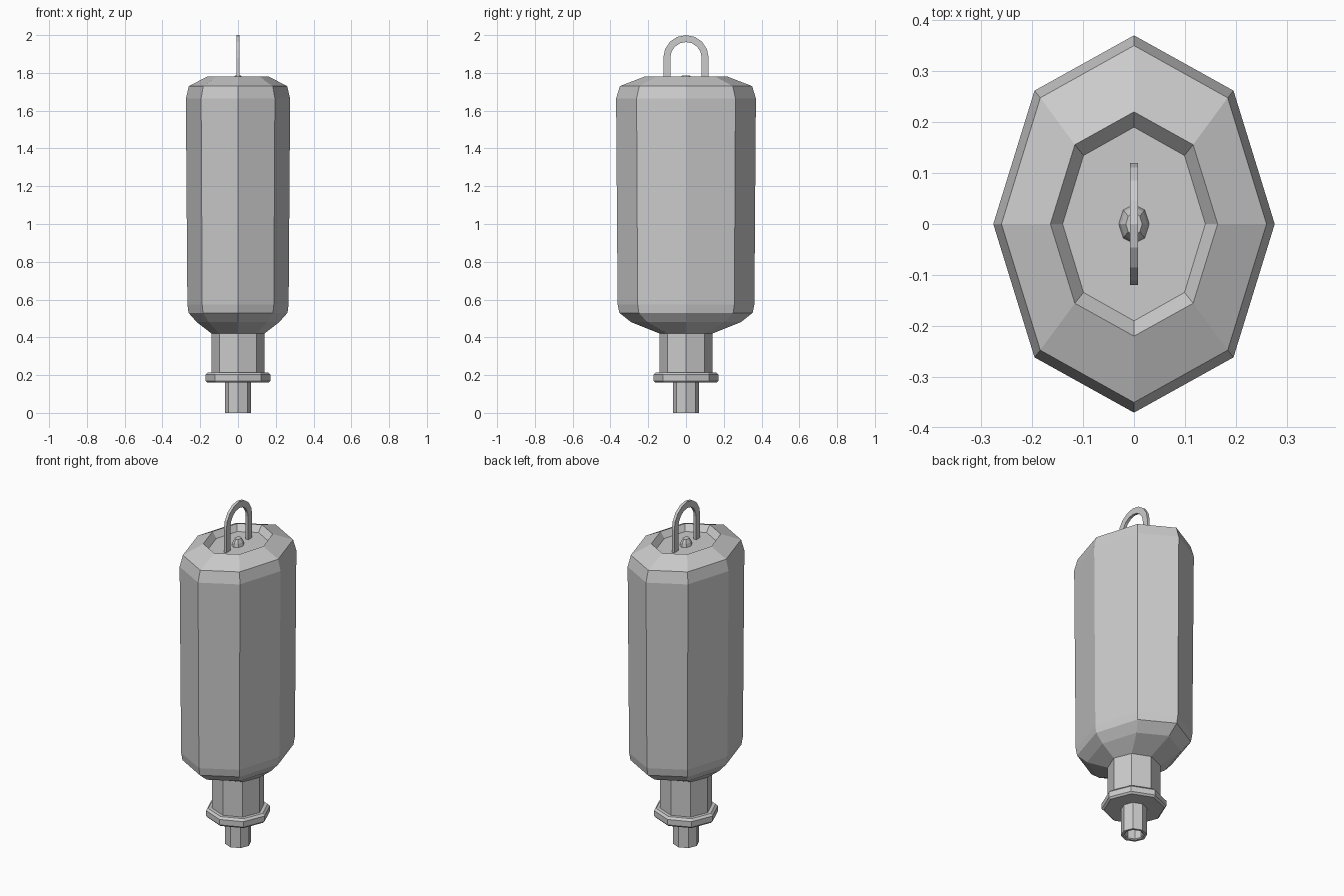
import bpy, bmesh, math

if "Cube" in bpy.data.objects:
    bpy.data.objects.remove(bpy.data.objects["Cube"])

SIDES = 8


def finish(name, bm):
    bmesh.ops.recalc_face_normals(bm, faces=bm.faces[:])
    mesh = bpy.data.meshes.new(name)
    bm.to_mesh(mesh)
    bm.free()
    obj = bpy.data.objects.new(name, mesh)
    bpy.context.collection.objects.link(obj)
    return obj


def lathe(name, profile):
    """Stack octagonal rings given as (x radius, y radius, z); cap both ends."""
    bm = bmesh.new()
    rings = []
    for rx, ry, z in profile:
        angles = [2 * math.pi * i / SIDES for i in range(SIDES)]
        rings.append([bm.verts.new((rx * math.cos(a), ry * math.sin(a), z)) for a in angles])
    for lo, hi in zip(rings, rings[1:]):
        for i in range(SIDES):
            j = (i + 1) % SIDES
            bm.faces.new((lo[i], lo[j], hi[j], hi[i]))
    bm.faces.new(rings[0])
    bm.faces.new(rings[-1])
    return finish(name, bm)


def round_part(name, profile):
    return lathe(name, [(r, r, z) for r, z in profile])


# Oval bottle body with a recessed base on top
lathe("bottle_body", [
    (0.14, 0.14, 0.42), (0.218, 0.29, 0.48), (0.262, 0.353, 0.53),
    (0.268, 0.362, 0.575), (0.276, 0.37, 1.665), (0.26, 0.35, 1.73),
    (0.164, 0.22, 1.78), (0.14, 0.19, 1.745),
])

# Small raised knob in the recess
lathe("base_knob", [(0.031, 0.04, 1.74), (0.026, 0.034, 1.765), (0.016, 0.022, 1.785)])

# Neck, collar and hollow spout
round_part("neck", [(0.14, 0.20), (0.14, 0.425)])
round_part("collar", [(0.162, 0.16), (0.172, 0.17), (0.172, 0.202), (0.16, 0.214)])
round_part("spout", [(0.05, 0.15), (0.05, 0.005), (0.056, 0.0), (0.07, 0.0), (0.07, 0.165)])

# Hanging loop: flat strip bent into an arch
steps = 8
arc = [(math.cos(math.pi * i / steps), math.sin(math.pi * i / steps)) for i in range(steps + 1)]


def arch(r):
    return [(r, 1.74)] + [(r * c, 1.88 + r * s) for c, s in arc] + [(-r, 1.74)]


bm = bmesh.new()
sections = []
for (yo, zo), (yi, zi) in zip(arch(0.12), arch(0.083)):
    sections.append([bm.verts.new(p) for p in (
        (-0.008, yo, zo), (0.008, yo, zo), (0.008, yi, zi), (-0.008, yi, zi))])
for a, b in zip(sections, sections[1:]):
    for i in range(4):
        j = (i + 1) % 4
        bm.faces.new((a[i], a[j], b[j], b[i]))
bm.faces.new(sections[0])
bm.faces.new(sections[-1])
finish("hanging_loop", bm)
